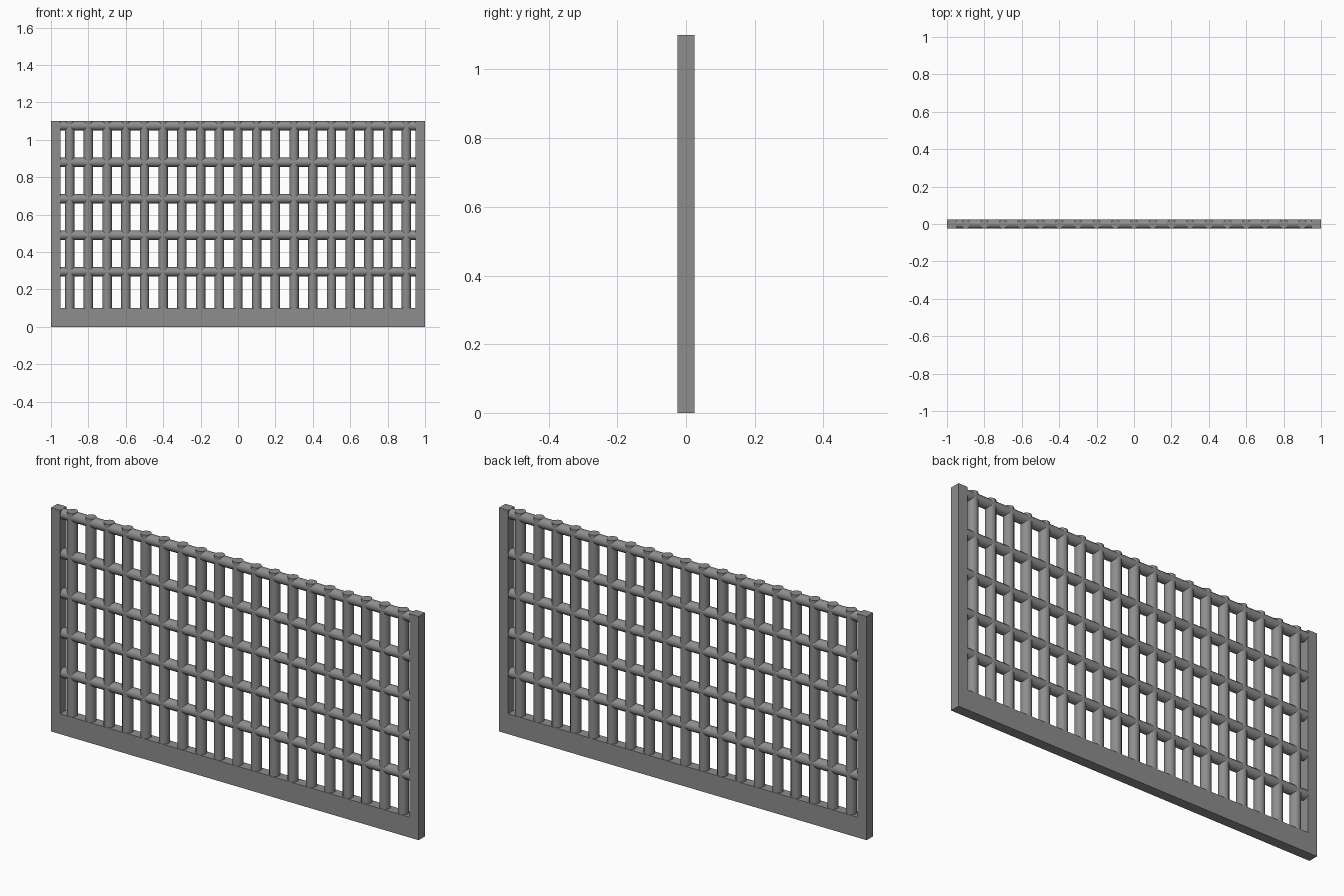
import bpy, bmesh, math
from mathutils import Matrix

if "Cube" in bpy.data.objects:
    bpy.data.objects.remove(bpy.data.objects["Cube"])

HALF_W, HEIGHT, POST, SILL, R = 1.0, 1.1, 0.05, 0.1, 0.025
SIDES = 12
INNER = HALF_W - POST

# Dark grey metal
metal = bpy.data.materials.new("dark_metal")
metal.diffuse_color = (0.27, 0.27, 0.27, 1)
metal.use_nodes = True
metal.node_tree.nodes["Principled BSDF"].inputs["Base Color"].default_value = metal.diffuse_color


def finish(name, bm, smooth=False):
    bmesh.ops.recalc_face_normals(bm, faces=bm.faces)
    mesh = bpy.data.meshes.new(name)
    bm.to_mesh(mesh)
    bm.free()
    mesh.materials.append(metal)
    obj = bpy.data.objects.new(name, mesh)
    bpy.context.collection.objects.link(obj)
    if smooth:
        bpy.ops.object.select_all(action='DESELECT')
        obj.select_set(True)
        bpy.context.view_layer.objects.active = obj
        bpy.ops.object.shade_smooth_by_angle(angle=math.radians(40))
    return obj


def bar(name, length, rotation):
    bm = bmesh.new()
    bmesh.ops.create_cone(bm, cap_ends=True, segments=SIDES, radius1=R,
                          radius2=R, depth=length, matrix=rotation)
    return finish(name, bm, smooth=True)


def repeat(first, positions):
    # Linked copies of one bar
    for i, p in enumerate(positions):
        obj = first
        if i:
            obj = first.copy()
            bpy.context.collection.objects.link(obj)
        obj.location = p


# U-shaped frame: two square posts joined by a deeper bottom rail
half = [(INNER, SILL), (INNER, HEIGHT), (HALF_W, HEIGHT), (HALF_W, 0)]
profile = half + [(-x, z) for x, z in reversed(half)]
bm = bmesh.new()
face = bm.faces.new([bm.verts.new((x, -R, z)) for x, z in profile])
ext = bmesh.ops.extrude_face_region(bm, geom=[face], use_keep_orig=True)
bmesh.ops.translate(bm, vec=(0, 2 * R, 0),
                    verts=[v for v in ext["geom"] if isinstance(v, bmesh.types.BMVert)])
finish("frame", bm)

# Upright bars standing on the bottom rail
upright = bar("upright_bar", HEIGHT - SILL, Matrix())
repeat(upright, [(i * 0.1, 0, (HEIGHT + SILL) / 2) for i in range(-9, 10)])

# Cross bars evenly spaced up to the top edge
cross = bar("cross_bar", 2 * INNER, Matrix.Rotation(math.pi / 2, 4, 'Y'))
step = (HEIGHT - R - SILL) / 5
repeat(cross, [(0, 0, SILL + step * k) for k in range(1, 6)])
